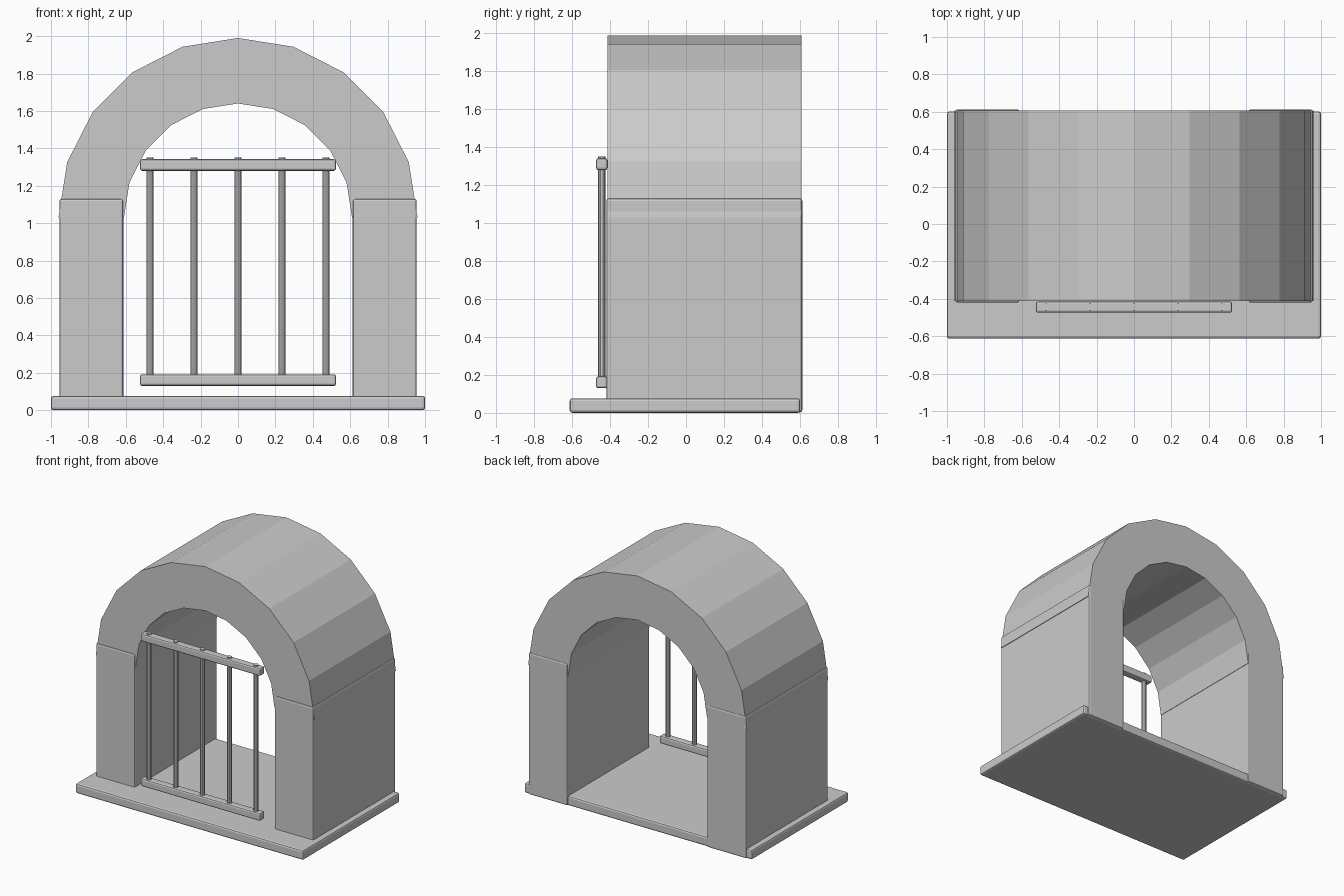
import bpy, bmesh
from math import sin, cos, pi

if "Cube" in bpy.data.objects:
    bpy.data.objects.remove(bpy.data.objects["Cube"])


def box(name, x, y, z, bevel):
    """Bevelled box from (min, max) ranges."""
    bpy.ops.mesh.primitive_cube_add(
        size=1, location=[(a + b) / 2 for a, b in (x, y, z)])
    ob = bpy.context.object
    ob.name = name
    ob.scale = [b - a for a, b in (x, y, z)]
    bpy.ops.object.transform_apply(location=False, rotation=False, scale=True)
    mod = ob.modifiers.new("Bevel", 'BEVEL')
    mod.width = bevel
    mod.segments = 2
    return ob


# Floor slab
box("base_slab", (-1, 1), (-0.613, 0.602), (0, 0.077), 0.014)

# Side walls
box("left_wall", (-0.955, -0.613), (-0.42, 0.613), (0.003, 1.13), 0.012)
box("right_wall", (0.613, 0.955), (-0.42, 0.613), (0.003, 1.13), 0.012)

# Faceted barrel arch: half ring profile extruded along y
SEGMENTS, CENTRE_Z = 10, 1.03
bm = bmesh.new()
rings = []
for i in range(SEGMENTS + 1):
    a = pi * i / SEGMENTS
    rings.append([bm.verts.new((r * cos(a), y, CENTRE_Z + r * sin(a)))
                  for r, y in ((0.96, -0.413), (0.96, 0.608),
                               (0.61, 0.608), (0.61, -0.413))])
for p, q in zip(rings, rings[1:]):
    for k in range(4):
        n = (k + 1) % 4
        bm.faces.new((p[k], p[n], q[n], q[k]))
bm.faces.new(rings[0])
bm.faces.new(rings[-1])
bmesh.ops.recalc_face_normals(bm, faces=bm.faces)
mesh = bpy.data.meshes.new("arch")
bm.to_mesh(mesh)
bm.free()
bpy.context.collection.objects.link(bpy.data.objects.new("arch", mesh))

# Gate rails
for name, z in (("lower_rail", 0.13), ("upper_rail", 1.28)):
    box(name, (-0.525, 0.525), (-0.474, -0.414), (z, z + 0.062), 0.012)

# Gate bars
for i in range(5):
    bpy.ops.mesh.primitive_cylinder_add(
        vertices=10, radius=0.019, depth=1.21,
        location=((i - 2) * 0.235, -0.444, 0.745))
    bpy.context.object.name = f"gate_bar_{i + 1}"
    bpy.ops.object.shade_smooth_by_angle()
